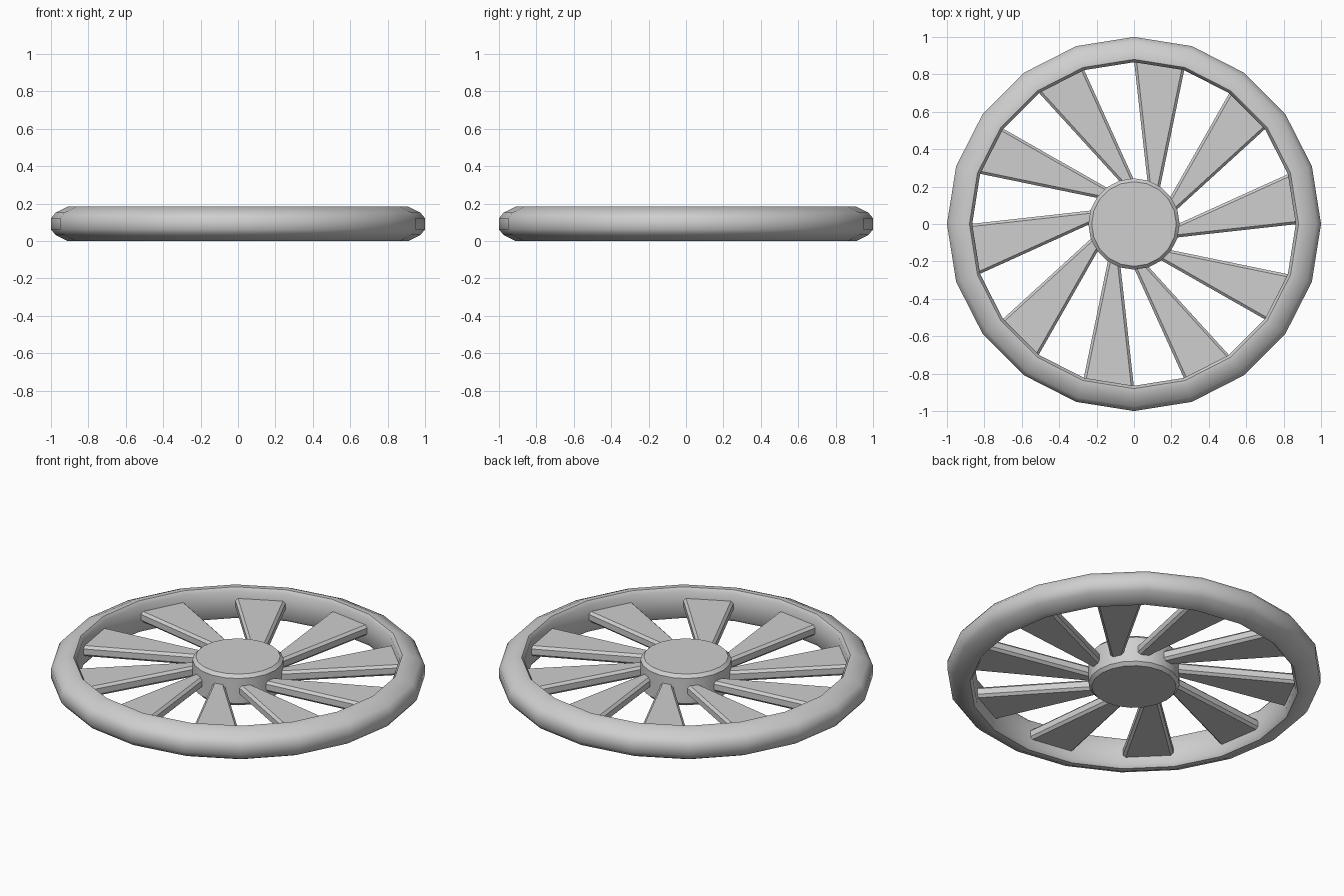
import bpy
import bmesh
import math

cube = bpy.data.objects.get("Cube")
if cube:
    bpy.data.objects.remove(cube, do_unlink=True)

SIDES = 20
STEP = math.tau / SIDES
HEIGHT = 0.184
MID = HEIGHT / 2

grey = bpy.data.materials.new("light grey")
grey.use_nodes = True
grey.diffuse_color = (0.62, 0.62, 0.62, 1)
grey.node_tree.nodes["Principled BSDF"].inputs["Base Color"].default_value = (0.62, 0.62, 0.62, 1)


def polar(r, angle, z):
    return (r * math.cos(angle), r * math.sin(angle), z)


def finish(name, bm, angle):
    """Turn a bmesh into a shaded object."""
    bmesh.ops.recalc_face_normals(bm, faces=bm.faces)
    mesh = bpy.data.meshes.new(name)
    bm.to_mesh(mesh)
    bm.free()
    mesh.materials.append(grey)
    obj = bpy.data.objects.new(name, mesh)
    bpy.context.collection.objects.link(obj)
    bpy.ops.object.select_all(action="DESELECT")
    obj.select_set(True)
    bpy.context.view_layer.objects.active = obj
    bpy.ops.object.shade_smooth_by_angle(angle=math.radians(angle))
    return obj


def lathe(name, upper, closed, angle):
    """Revolve a half profile mirrored about mid height; open profiles get caps."""
    profile = upper + [(r, HEIGHT - z) for r, z in reversed(upper)]
    bm = bmesh.new()
    rings = [[bm.verts.new(polar(r, i * STEP, z)) for i in range(SIDES)] for r, z in profile]
    pairs = list(zip(rings, rings[1:]))
    if closed:
        pairs.append((rings[-1], rings[0]))
    else:
        bm.faces.new(rings[0])
        bm.faces.new(rings[-1])
    for a, b in pairs:
        for i in range(SIDES):
            j = (i + 1) % SIDES
            bm.faces.new((a[i], a[j], b[j], b[i]))
    return finish(name, bm, angle)


# Rim and hub
lathe("rim", [(0.865, 0.165), (0.88, HEIGHT), (0.91, HEIGHT), (0.975, 0.152), (1.0, 0.122)], True, 40)
lathe("hub", [(0.226, HEIGHT), (0.244, 0.166)], False, 30)


# Swept, wedge-shaped spokes with chamfered long edges
def spoke(index):
    outer = 2 * index * STEP
    inner = outer - STEP
    plan = [(0.235, inner), (0.875, outer), (0.875, outer + STEP), (0.235, inner + STEP)]
    bm = bmesh.new()
    low, high = [[bm.verts.new(polar(r, a, MID + dz)) for r, a in plan] for dz in (-0.031, 0.031)]
    bm.faces.new(low)
    bm.faces.new(high)
    for i in range(4):
        j = (i + 1) % 4
        bm.faces.new((low[i], low[j], high[j], high[i]))
    long_edges = [e for e in bm.edges if e.calc_length() > 0.4]
    bmesh.ops.bevel(bm, geom=long_edges, offset=0.014, segments=1, affect="EDGES")
    finish(f"spoke_{index + 1}", bm, 30)


for n in range(SIDES // 2):
    spoke(n)
